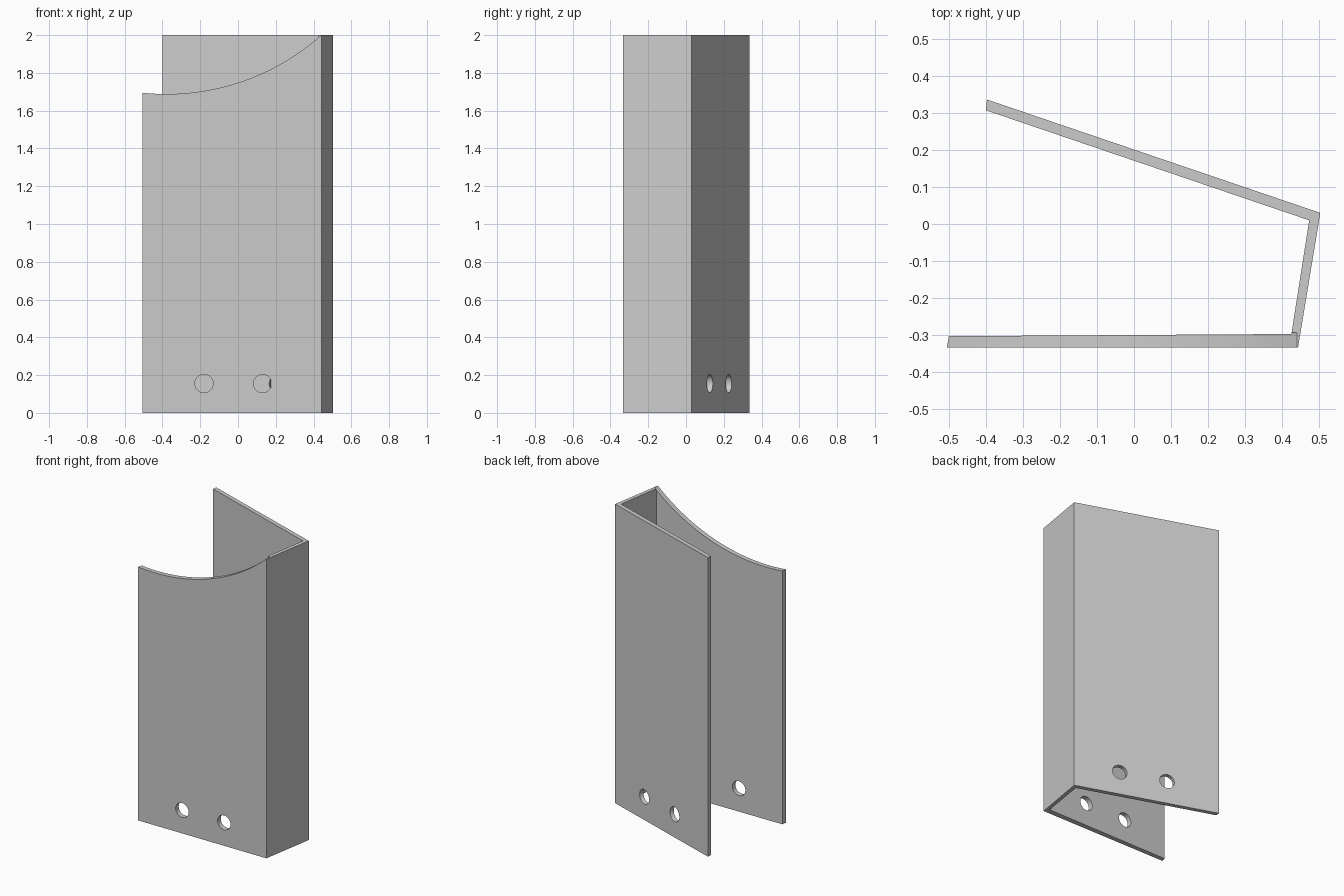
import bpy, bmesh, math
from mathutils import Vector, Matrix

if "Cube" in bpy.data.objects:
    bpy.data.objects.remove(bpy.data.objects["Cube"])

grey = bpy.data.materials.new("plain grey")
grey.diffuse_color = (0.6, 0.6, 0.6, 1)
grey.use_nodes = True
grey.node_tree.nodes["Principled BSDF"].inputs["Base Color"].default_value = grey.diffuse_color


def add_object(name, bm):
    bmesh.ops.recalc_face_normals(bm, faces=bm.faces)
    mesh = bpy.data.meshes.new(name)
    bm.to_mesh(mesh)
    bm.free()
    mesh.materials.append(grey)
    obj = bpy.data.objects.new(name, mesh)
    bpy.context.collection.objects.link(obj)
    return obj


def cylinder(name, centre, axis, radius, depth, sides):
    bm = bmesh.new()
    turn = Vector(axis).to_track_quat('Z', 'Y').to_matrix().to_4x4()
    bmesh.ops.create_cone(bm, cap_ends=True, segments=sides, radius1=radius,
                          radius2=radius, depth=depth,
                          matrix=Matrix.Translation(centre) @ turn)
    return add_object(name, bm)


# Bent sheet: outer outline, then back along the inner outline
profile = [(-0.505, -0.333), (0.443, -0.333), (0.503, 0.03), (-0.397, 0.336),
           (-0.40, 0.307), (0.473, 0.01), (0.425, -0.297), (-0.50, -0.303)]
bm = bmesh.new()
base = bm.faces.new([bm.verts.new((x, y, 0)) for x, y in profile])
top = bmesh.ops.extrude_face_region(bm, geom=[base])["geom"]
bmesh.ops.translate(bm, vec=(0, 0, 2),
                    verts=[v for v in top if isinstance(v, bmesh.types.BMVert)])
sheet = add_object("bent_sheet", bm)

# Large arc scooped from the top of the front panel only
cutters = [cylinder("arc_cutter", (-0.38, -0.393, 2.923), (0, 1, 0), 1.235, 0.2, 192)]

# Two bolt holes through the front panel and two square to the back panel
back_normal = Vector((0.306, 0.9, 0)).normalized()
for x in (-0.18, 0.13):
    cutters.append(cylinder("front_hole_cutter", (x, -0.315, 0.155), (0, 1, 0), 0.048, 0.1, 48))
for x, y in ((0.215, 0.113), (-0.079, 0.213)):
    cutters.append(cylinder("back_hole_cutter", (x, y, 0.155), back_normal, 0.048, 0.1, 48))

for cutter in cutters:
    cutter.hide_render = True
    cutter.hide_set(True)
    mod = sheet.modifiers.new(cutter.name, 'BOOLEAN')
    mod.operation = 'DIFFERENCE'
    mod.solver = 'EXACT'
    mod.object = cutter

# Apply the cuts, then smooth only the curved edges
bpy.context.view_layer.objects.active = sheet
sheet.select_set(True)
for mod in list(sheet.modifiers):
    bpy.ops.object.modifier_apply(modifier=mod.name)
bpy.ops.object.shade_smooth_by_angle(angle=math.radians(20))
